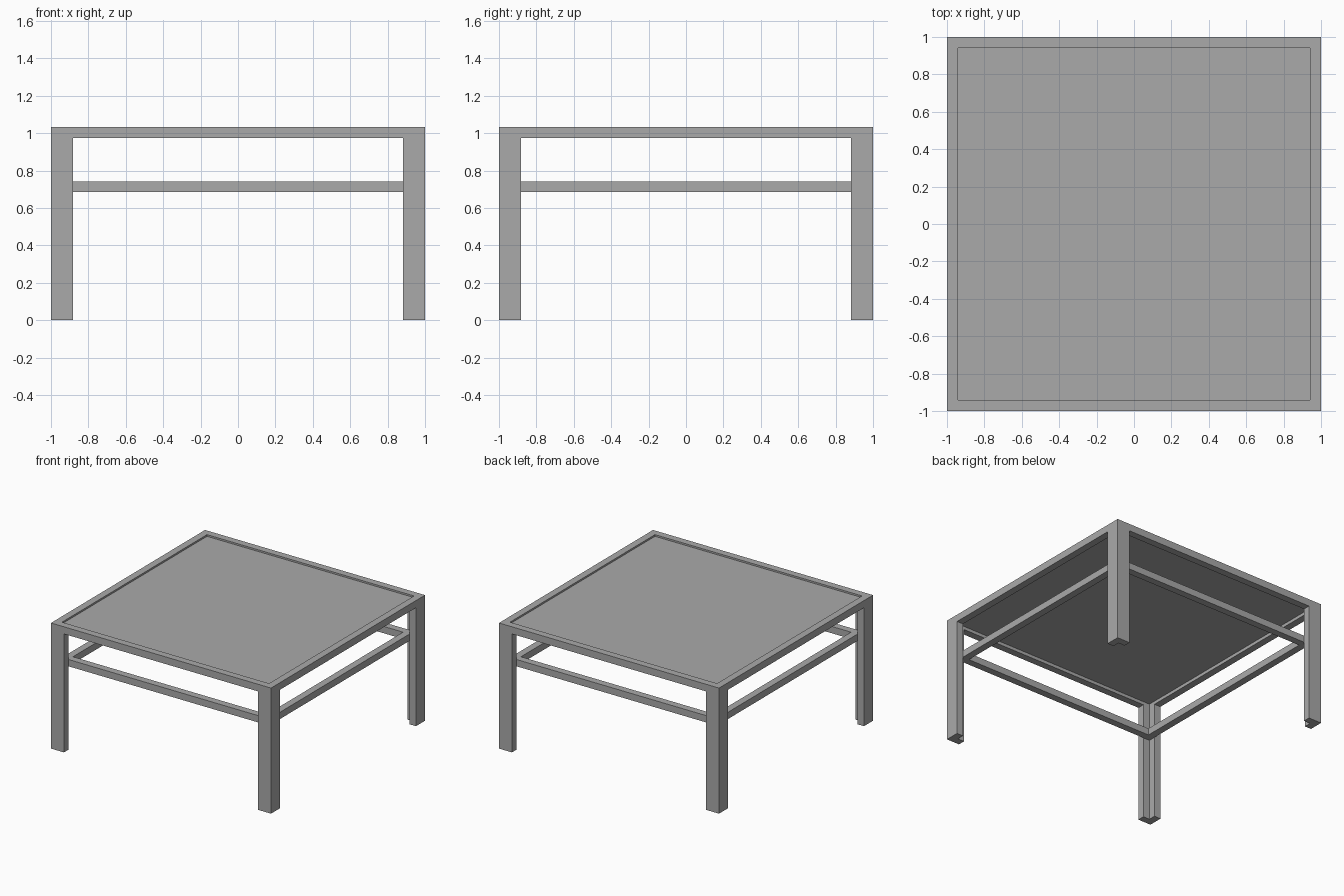
import bpy
import bmesh
from mathutils import Vector

if "Cube" in bpy.data.objects:
    bpy.data.objects.remove(bpy.data.objects["Cube"], do_unlink=True)

T = 2 / 34          # bar thickness
TOP = 1.032         # table height
UNDER = TOP - T     # underside of the top frame

grey = bpy.data.materials.new("grey_metal")
grey.use_nodes = True
colour = (0.4, 0.4, 0.4, 1)
grey.diffuse_color = colour
grey.node_tree.nodes["Principled BSDF"].inputs["Base Color"].default_value = colour


def finish(name, bm):
    bmesh.ops.recalc_face_normals(bm, faces=bm.faces)
    mesh = bpy.data.meshes.new(name)
    bm.to_mesh(mesh)
    bm.free()
    mesh.materials.append(grey)
    obj = bpy.data.objects.new(name, mesh)
    bpy.context.collection.objects.link(obj)
    return obj


def prism(name, outline, z0, z1):
    """Extrude a flat outline from z0 up to z1."""
    bm = bmesh.new()
    face = bm.faces.new([bm.verts.new((x, y, z0)) for x, y in outline])
    new = bmesh.ops.extrude_face_region(bm, geom=[face])["geom"]
    verts = [v for v in new if isinstance(v, bmesh.types.BMVert)]
    bmesh.ops.translate(bm, verts=verts, vec=Vector((0, 0, z1 - z0)))
    return finish(name, bm)


def square(r):
    return [(-r, -r), (r, -r), (r, r), (-r, r)]


def ring(name, outer, z0, z1):
    """Square frame of four mitred bars."""
    bm = bmesh.new()
    loops = [[bm.verts.new((x, y, z)) for x, y in square(r)]
             for r, z in ((outer, z0), (outer, z1), (outer - T, z1), (outer - T, z0))]
    for a, b in zip(loops, loops[1:] + loops[:1]):
        for i in range(4):
            j = (i + 1) % 4
            bm.faces.new((a[i], a[j], b[j], b[i]))
    return finish(name, bm)


# Top frame with a slightly sunken panel
ring("top_frame", 1, UNDER, TOP)
prism("top_panel", square(1 - T), TOP - 0.032, TOP - 0.014)

# Stretcher ring nested inside the angle legs
ring("stretcher_ring", 1 - T, 0.685, 0.741)

# Four L-section legs
angle = [(1, 1), (1 - 2 * T, 1), (1 - 2 * T, 1 - T),
         (1 - T, 1 - T), (1 - T, 1 - 2 * T), (1, 1 - 2 * T)]
for side, sx in (("left", 1), ("right", -1)):
    for end, sy in (("front", -1), ("back", 1)):
        prism(f"{end}_{side}_leg", [(sx * x, sy * y) for x, y in angle], 0, UNDER)
